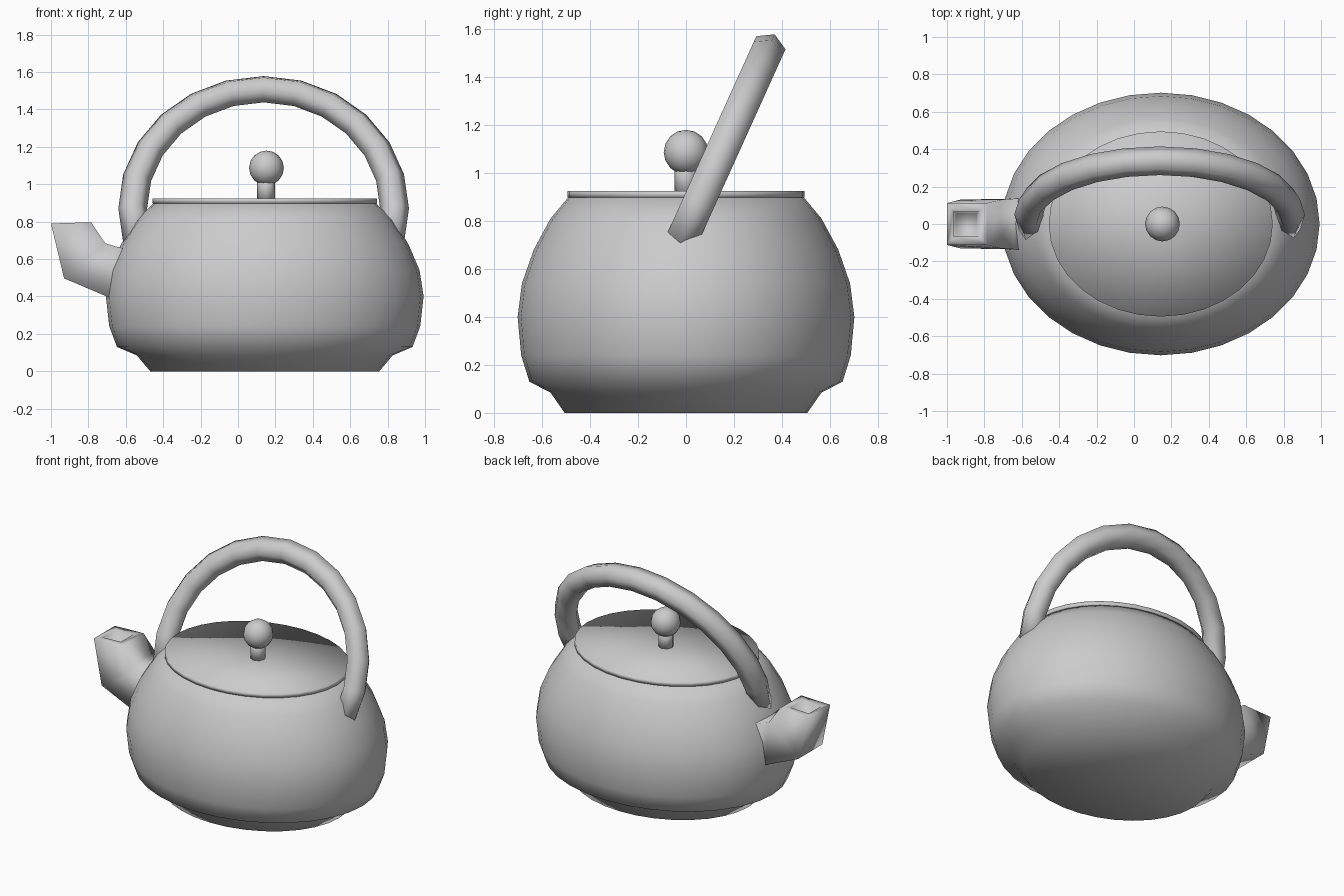
import bpy
import bmesh
from math import cos, sin, pi, radians
from mathutils import Vector

cube = bpy.data.objects.get("Cube")
if cube:
    bpy.data.objects.remove(cube, do_unlink=True)

CENTER_X = 0.143
STRETCH = 1.21

metal = bpy.data.materials.new("grey metal")
metal.use_nodes = True
metal.diffuse_color = (0.6, 0.6, 0.6, 1)
metal.node_tree.nodes["Principled BSDF"].inputs["Base Color"].default_value = (0.6, 0.6, 0.6, 1)


def finish(name, bm):
    """Turn a bmesh into a smooth object in the metal colour."""
    bmesh.ops.recalc_face_normals(bm, faces=bm.faces)
    mesh = bpy.data.meshes.new(name)
    bm.to_mesh(mesh)
    bm.free()
    mesh.materials.append(metal)
    mesh.shade_smooth()
    obj = bpy.data.objects.new(name, mesh)
    bpy.context.collection.objects.link(obj)
    return obj


def bridge(bm, rings):
    """Join successive closed rings of points with quads."""
    loops = [[bm.verts.new(p) for p in ring] for ring in rings]
    n = len(loops[0])
    for a, b in zip(loops, loops[1:]):
        for i in range(n):
            j = (i + 1) % n
            bm.faces.new((a[i], a[j], b[j], b[i]))
    return loops


def lathe(name, profile, x, stretch=1.0, sides=32):
    """Revolve (radius, height) points and close both ends with fans."""
    bm = bmesh.new()
    turn = [2 * pi * i / sides for i in range(sides)]
    loops = bridge(bm, [[(x + r * stretch * cos(t), r * sin(t), z) for t in turn]
                        for r, z in profile])
    for loop, z in ((loops[0], profile[0][1]), (loops[-1], profile[-1][1])):
        hub = bm.verts.new((x, 0, z))
        for i in range(sides):
            bm.faces.new((loop[i], loop[(i + 1) % sides], hub))
    return finish(name, bm)


# Oval pot with a narrow foot
lathe("body", [(0.506, 0), (0.565, 0.085), (0.653, 0.13), (0.687, 0.24), (0.702, 0.40),
               (0.684, 0.54), (0.635, 0.68), (0.565, 0.81), (0.49, 0.90)],
      CENTER_X, STRETCH)

# Flat lid with a ball knob
lathe("lid", [(0.495, 0.897), (0.495, 0.925)], CENTER_X, STRETCH)
lathe("knob_stem", [(0.048, 0.91), (0.048, 1.04)], 0.15, sides=8)
bm = bmesh.new()
bmesh.ops.create_uvsphere(bm, u_segments=16, v_segments=8, radius=0.093)
bmesh.ops.translate(bm, verts=bm.verts, vec=(0.152, 0, 1.087))
finish("knob_ball", bm)

# Six-sided hoop handle leaning to the back
lean = radians(65.7)
up = Vector((0, cos(lean), sin(lean)))
side = Vector((0, -sin(lean), cos(lean)))
hub = Vector((0.137, 0.05, 0.87))
rings = []
for deg in range(-15, 196, 15):
    a = radians(deg)
    out = Vector((cos(a), 0, 0)) + up * sin(a)
    rings.append([hub + out * (0.7 + 0.077 * cos(k * pi / 3)) + side * 0.077 * sin(k * pi / 3)
                  for k in range(6)])
bm = bmesh.new()
loops = bridge(bm, rings)
bm.faces.new(loops[0])
bm.faces.new(loops[-1])
finish("handle", bm)

# Square spout bending upward, with a sunken mouth:
# each section is upper (x, z), lower (x, z), half width
sections = [((-0.50, 0.63), (-0.50, 0.36), 0.135),
            ((-0.645, 0.665), (-0.69, 0.395), 0.135),
            ((-0.71, 0.685), (-0.93, 0.497), 0.13),
            ((-0.785, 0.797), (-1.0, 0.79), 0.112),
            ((-0.83, 0.795), (-0.966, 0.79), 0.067),
            ((-0.84, 0.71), (-0.95, 0.70), 0.058)]
bm = bmesh.new()
loops = bridge(bm, [[(u[0], w, u[1]), (u[0], -w, u[1]), (l[0], -w, l[1]), (l[0], w, l[1])]
                    for u, l, w in sections])
bm.faces.new(loops[0])
bm.faces.new(loops[-1])
finish("spout", bm)
